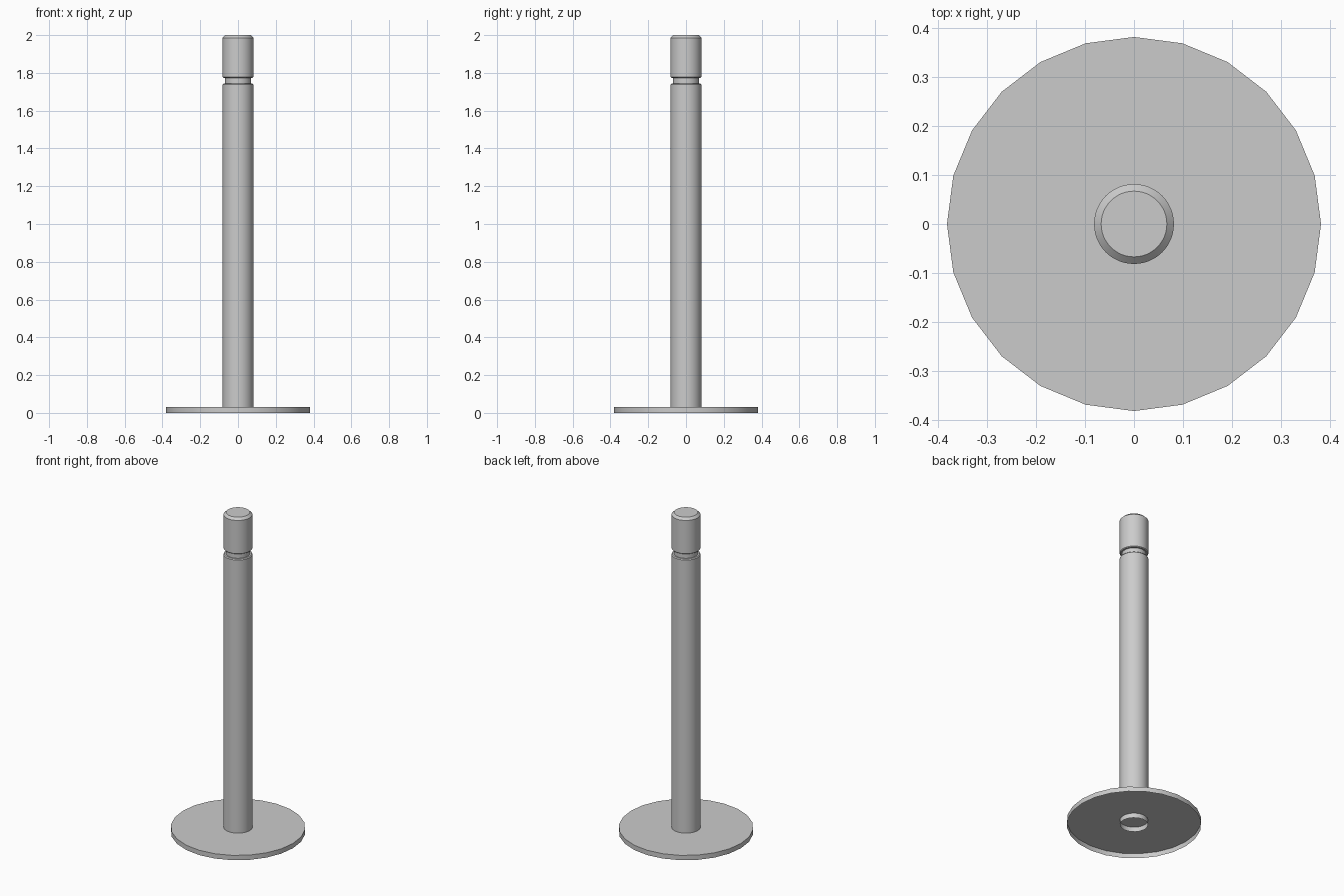
import bpy
import bmesh
from math import cos, sin, tau, radians

if "Cube" in bpy.data.objects:
    bpy.data.objects.remove(bpy.data.objects["Cube"])


def revolve(name, profile, sides, capped=True):
    """Turn an (r, z) profile about z, with optional flat end caps."""
    bm = bmesh.new()
    rings = [[bm.verts.new((r * cos(tau * i / sides), r * sin(tau * i / sides), z))
              for i in range(sides)] for r, z in profile]
    for a, b in zip(rings, rings[1:]):
        for i in range(sides):
            j = (i + 1) % sides
            bm.faces.new((a[i], a[j], b[j], b[i]))
    if capped:
        bm.faces.new(rings[0][::-1])
        bm.faces.new(rings[-1])
    mesh = bpy.data.meshes.new(name)
    bm.to_mesh(mesh)
    bm.free()
    obj = bpy.data.objects.new(name, mesh)
    bpy.context.collection.objects.link(obj)
    bpy.ops.object.select_all(action='DESELECT')
    obj.select_set(True)
    bpy.context.view_layer.objects.active = obj
    bpy.ops.object.shade_smooth_by_angle(angle=radians(30))
    return obj


# Thin base plate: a shell open underneath, with an inner collar
revolve("base_plate", [(0.3815, 0), (0.3815, 0.03), (0.08, 0.03), (0.08, 0)],
        24, capped=False)

# Pin standing on the plate, with a chamfered top and a groove below the head
revolve("pin", [
    (0.0815, 0.03),
    (0.0815, 1.738), (0.077, 1.743),
    (0.068, 1.743), (0.068, 1.774),
    (0.077, 1.774), (0.0815, 1.778),
    (0.0815, 1.986), (0.067, 2.0),
], 48)
